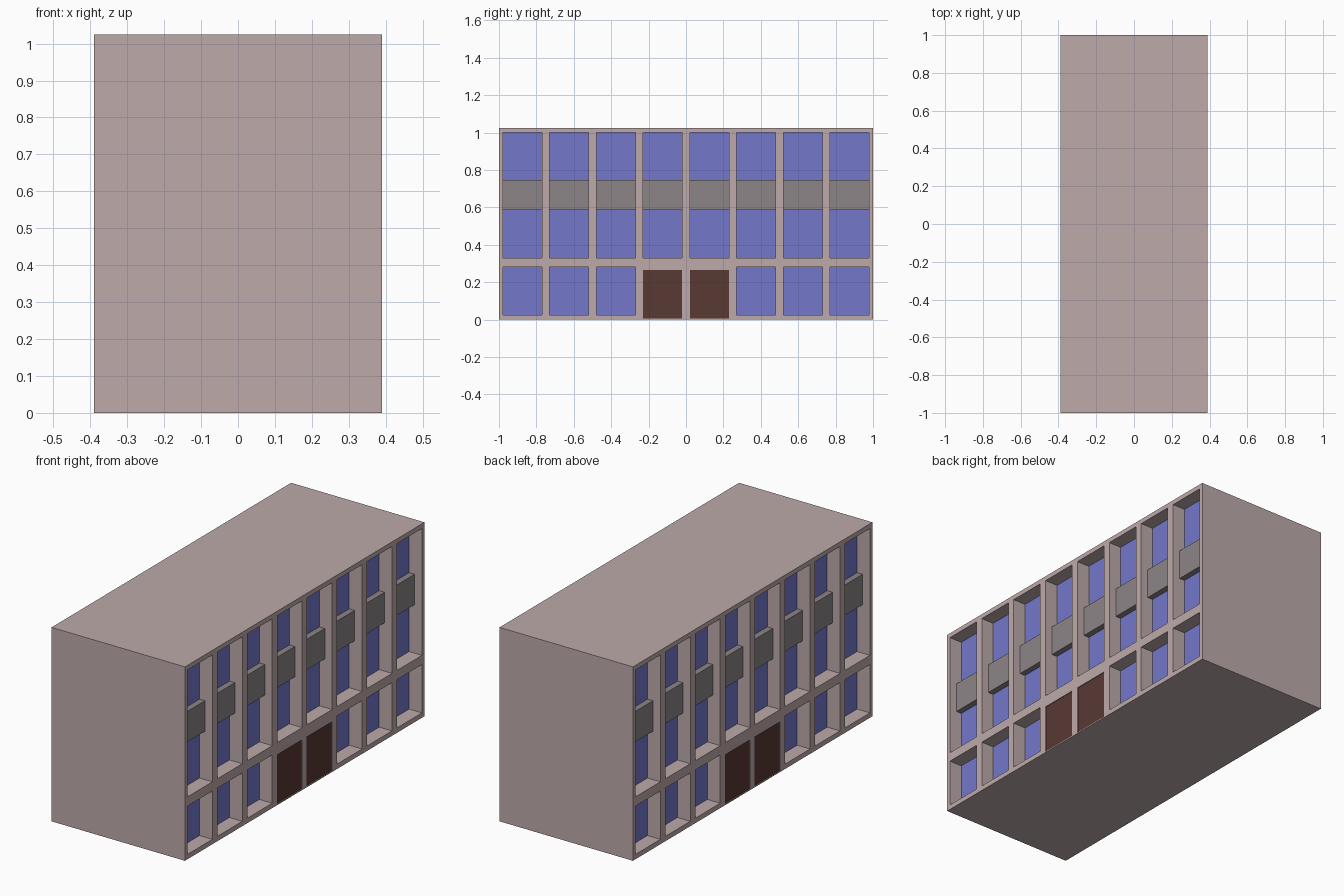
import bpy
import bmesh
from mathutils import Matrix, Vector

if "Cube" in bpy.data.objects:
    bpy.data.objects.remove(bpy.data.objects["Cube"])

HX, HY, H = 0.39, 1.0, 1.025      # half width, half length, height
GLASS_X, PANEL_X, DOOR_X = 0.315, 0.347, 0.386
BAY_W = 0.208
BAYS = [-0.875 + 0.25 * i for i in range(8)]
DOOR_BAYS = BAYS[3:5]
WINDOW_BAYS = BAYS[:3] + BAYS[5:]
TALL_Z, LOW_Z, DOOR_Z, PANEL_Z = (0.33, 1.0), (0.026, 0.281), (0.005, 0.266), (0.586, 0.747)


def material(name, rgb):
    m = bpy.data.materials.new(name)
    m.diffuse_color = (*rgb, 1)
    m.use_nodes = True
    m.node_tree.nodes["Principled BSDF"].inputs["Base Color"].default_value = m.diffuse_color
    return m


wall = material("wall_plaster", (0.515, 0.402, 0.402))
glass = material("window_blue", (0.174, 0.188, 0.597))
grey = material("panel_grey", (0.262, 0.235, 0.242))
brown = material("door_brown", (0.098, 0.041, 0.034))


def box_object(name, boxes, mat):
    """One object from boxes given as ((x0, x1), (y0, y1), (z0, z1))."""
    bm = bmesh.new()
    for b in boxes:
        lo, hi = (Vector(p) for p in zip(*b))
        bmesh.ops.create_cube(bm, size=1, matrix=Matrix.Translation((lo + hi) / 2)
                              @ Matrix.Diagonal((*(hi - lo), 1)))
    mesh = bpy.data.meshes.new(name)
    bm.to_mesh(mesh)
    bm.free()
    mesh.materials.append(mat)
    ob = bpy.data.objects.new(name, mesh)
    bpy.context.collection.objects.link(ob)
    return ob


def bay_boxes(bays, z, x0, x1):
    """The same box in each bay, on both long facades."""
    out = []
    for y in bays:
        ys = (y - BAY_W / 2, y + BAY_W / 2)
        out += [((x0, x1), ys, z), ((-x1, -x0), ys, z)]
    return out


# Building body with window and door recesses cut out
T = 0.004  # plate thickness
body = box_object("building_body", [((-HX, HX), (-HY, HY), (0, H))], wall)
cutter = box_object("recess_cutter",
                    bay_boxes(BAYS, TALL_Z, GLASS_X - T, HX + 0.1)
                    + bay_boxes(WINDOW_BAYS, LOW_Z, GLASS_X - T, HX + 0.1)
                    + bay_boxes(DOOR_BAYS, DOOR_Z, DOOR_X - T, HX + 0.1), wall)
cutter.hide_render = True
mod = body.modifiers.new("recesses", 'BOOLEAN')
mod.operation, mod.solver, mod.object = 'DIFFERENCE', 'EXACT', cutter
bpy.context.view_layer.objects.active = body
bpy.ops.object.modifier_apply(modifier=mod.name)
bpy.data.objects.remove(cutter)

# Glass, grey spandrel panels and doors
box_object("tall_windows", bay_boxes(BAYS, TALL_Z, GLASS_X - T, GLASS_X), glass)
box_object("ground_windows", bay_boxes(WINDOW_BAYS, LOW_Z, GLASS_X - T, GLASS_X), glass)
box_object("floor_panels", bay_boxes(BAYS, PANEL_Z, GLASS_X, PANEL_X), grey)
box_object("doors", bay_boxes(DOOR_BAYS, DOOR_Z, DOOR_X - T, DOOR_X), brown)
